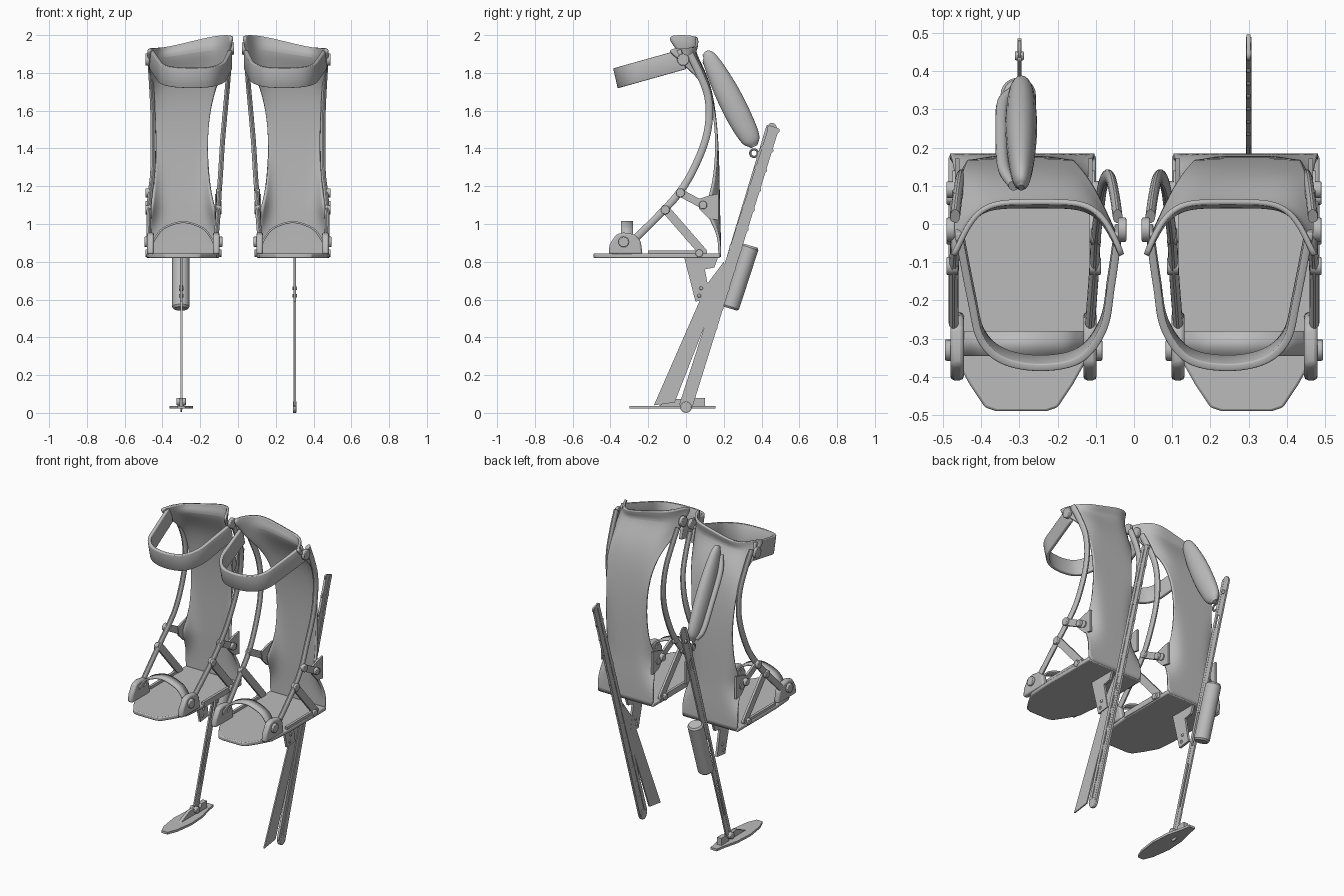
import bpy, bmesh, math
from mathutils import Vector as V

if "Cube" in bpy.data.objects:
    bpy.data.objects.remove(bpy.data.objects["Cube"])

grey = bpy.data.materials.new("plain_grey")
grey.use_nodes = True
grey.diffuse_color = (0.5, 0.5, 0.5, 1)
grey.node_tree.nodes["Principled BSDF"].inputs["Base Color"].default_value = (0.5, 0.5, 0.5, 1)


def finish(name, bm, bevel=0, thick=0, subsurf=0):
    bmesh.ops.recalc_face_normals(bm, faces=bm.faces)
    me = bpy.data.meshes.new(name)
    bm.to_mesh(me)
    bm.free()
    me.materials.append(grey)
    ob = bpy.data.objects.new(name, me)
    bpy.context.collection.objects.link(ob)
    if subsurf:
        ob.modifiers.new("Smooth", 'SUBSURF').levels = subsurf
        ob.modifiers["Smooth"].render_levels = subsurf
    if thick:
        m = ob.modifiers.new("Thickness", 'SOLIDIFY')
        m.thickness, m.offset = thick, 0
    if bevel:
        m = ob.modifiers.new("Bevel", 'BEVEL')
        m.width, m.segments = bevel, 2
    bpy.ops.object.select_all(action='DESELECT')
    bpy.context.view_layer.objects.active = ob
    ob.select_set(True)
    bpy.ops.object.shade_smooth_by_angle(angle=math.radians(35))
    return ob


def spline(pts, n=6):
    """Catmull-Rom curve through the points."""
    pts = [V(p) for p in pts]
    p = [2 * pts[0] - pts[1]] + pts + [2 * pts[-1] - pts[-2]]
    out = []
    for a, b, c, d in zip(p, p[1:], p[2:], p[3:]):
        for t in (i / n for i in range(n)):
            out.append(0.5 * (2 * b + (c - a) * t + (2 * a - 5 * b + 4 * c - d) * t * t
                              + (3 * b - a - 3 * c + d) * t ** 3))
    return out + [pts[-1]]


def grid(name, rows, **kw):
    bm = bmesh.new()
    vs = [[bm.verts.new(p) for p in r] for r in rows]
    for r, q in zip(vs, vs[1:]):
        for i in range(len(r) - 1):
            bm.faces.new((r[i], r[i + 1], q[i + 1], q[i]))
    return finish(name, bm, **kw)


def prism(name, pts, vec, bevel=0):
    bm = bmesh.new()
    f = bm.faces.new([bm.verts.new(p) for p in pts])
    top = bmesh.ops.extrude_face_region(bm, geom=[f])["geom"]
    bmesh.ops.translate(bm, vec=vec, verts=[v for v in top if isinstance(v, bmesh.types.BMVert)])
    return finish(name, bm, bevel=bevel)


def side_plate(name, x, thick, yz, bevel=0):
    return prism(name, [(x - thick / 2, y, z) for y, z in yz], (thick, 0, 0), bevel)


def bar(name, x, thick, a, b, w):
    """Flat bar with rounded ends between two points in the side plane."""
    ang = math.atan2(b[1] - a[1], b[0] - a[0])
    yz = []
    for c, start in ((a, ang + math.pi / 2), (b, ang - math.pi / 2)):
        for i in range(9):
            t = start + math.pi * i / 8
            yz.append((c[0] + w / 2 * math.cos(t), c[1] + w / 2 * math.sin(t)))
    return side_plate(name, x, thick, yz)


def knob(name, x, y, z, r, depth):
    return side_plate(name, x, depth, [(y + r * math.cos(i * math.pi / 8), z + r * math.sin(i * math.pi / 8))
                                       for i in range(16)], 0.004)


def loft(name, path, flat=1.0, n=14, smooth=6):
    """Oval tube along (x, y, z, radius) points."""
    pts = spline(path, smooth)
    bm = bmesh.new()
    rings = []
    for i, p in enumerate(pts):
        t = (pts[min(i + 1, len(pts) - 1)] - pts[max(i - 1, 0)]).to_3d().normalized()
        nrm = t.cross(V((1, 0, 0))).normalized()
        rings.append([bm.verts.new(p.to_3d() + V((1, 0, 0)) * (p[3] * flat * math.cos(a)) + nrm * (p[3] * math.sin(a)))
                      for a in (math.tau * k / n for k in range(n))])
    for r, q in zip(rings, rings[1:]):
        for k in range(n):
            bm.faces.new((r[k], r[(k + 1) % n], q[(k + 1) % n], q[k]))
    bm.faces.new(rings[0])
    bm.faces.new(rings[-1])
    return finish(name, bm)


# Calf shell sections: height, outer x, inner x, back y, forward wrap
SHELL = [(0.825, .485, .10, .178, 0), (0.93, .48, .105, .178, 0), (1.02, .465, .12, .175, .04),
         (1.09, .46, .125, .173, .08), (1.17, .445, .15, .172, .03), (1.4, .43, .165, .168, 0),
         (1.6, .44, .15, .152, 0), (1.75, .455, .11, .122, .02), (1.86, .47, .06, .072, .08),
         (1.93, .475, .042, .042, .09), (1.97, .475, .033, .054, .14), (2.0, .47, .03, .058, .14)]
CUFF = [(.46, .0), (.425, -.18), (.40, -.28), (.34, -.335), (.24, -.352), (.14, -.33),
        (.08, -.25), (.06, -.14), (.04, .0)]
TOE_STRAP = [(.46, .88), (.435, .93), (.39, .98), (.29, 1.01), (.19, .98), (.145, .93), (.12, .88)]
SOLE = [(.485, .18), (.485, -.2), (.475, -.34), (.43, -.42), (.39, -.48), (.36, -.49),
        (.23, -.49), (.2, -.48), (.16, -.42), (.115, -.34), (.10, -.2), (.10, .18)]
TOE_BRACKET = [(-.41, .84), (-.405, .89), (-.37, .945), (-.33, .955), (-.27, .945), (-.24, .91), (-.23, .84)]
STRUT = [(.02, 1.9), (.07, 1.8), (.115, 1.68), (.122, 1.55), (.095, 1.42), (.03, 1.27),
         (-.04, 1.16), (-.13, 1.06), (-.26, .93)]
OUTER_X = [.468, .462, .455, .45, .45, .452, .465, .472, .472]
INNER_X = [.043, .05, .06, .072, .083, .092, .1, .105, .115]

for side, s in (("right", -1), ("left", 1)):
    # Calf shell with sloping, wrapped top rim
    rows = []
    for z, xo, xi, y, wrap in SHELL:
        row = []
        for k in range(13):
            u = k / 6 - 1
            x = (xo + xi) / 2 - u * (xo - xi) / 2
            drop = max(0, (z - 1.8) / 0.2) * 0.035 * (1 - math.sin(u * math.pi / 2))
            row.append((s * x, y - wrap * abs(u) ** 5, z - drop))
        rows.append(row)
    grid(side + "_calf_shell", rows, thick=0.014, subsurf=2)

    # Foot plate
    prism(side + "_foot_plate", [(s * x, y, .82) for x, y in SOLE], (0, 0, .024), 0.006)

    # Front cuff band
    path = spline([(s * x, y, 1.82 + y * .28) for x, y in CUFF])
    grid(side + "_front_cuff", [[p + V((0, -.024 * t, .105 * t)) for t in (0, 1)] for p in path],
         thick=0.02, bevel=0.004)

    # Toe strap
    path = spline([(s * x, -.345, z) for x, z in TOE_STRAP])
    grid(side + "_toe_strap", [[p + V((0, .065 * t, 0)) for t in (0, 1)] for p in path], thick=0.01)

    # Frame on the outer and inner side of the leg
    for edge, xs, x, out in (("outer", OUTER_X, .468, 1), ("inner", INNER_X, .11, -1)):
        n = f"{side}_{edge}_"
        loft(n + "strut", [(s * x0, y, z, .02) for x0, (y, z) in zip(xs, STRUT)], 0.65)
        side_plate(n + "toe_bracket", s * (x - out * .005), .035, TOE_BRACKET, 0.01)
        knob(n + "toe_knob", s * (x + out * .012), -.33, .905, .028, .03)
        bar(n + "diagonal_brace", s * x, .014, (-.11, 1.08), (.09, .85), .045)
        bar(n + "upper_brace", s * x, .014, (-.03, 1.165), (.12, 1.085), .04)
        side_plate(n + "shell_tab", s * (x - out * .005), .012,
                   [(.06, 1.13), (.12, 1.15), (.172, 1.16), (.172, 1.02), (.12, 1.03), (.07, 1.08)])
        side_plate(n + "base_bar", s * (x + out * .005), .016, [(-.2, .825), (.11, .825), (.11, .86), (-.2, .86)])
        for y, z, r in ((-.03, 1.165, .024), (-.11, 1.075, .024), (.09, 1.1, .022), (.07, .845, .02)):
            knob(n + "pivot", s * (x + out * .01), y, z, r, .026)
        knob(n + "top_pivot", s * (xs[0] + out * .012), -.015, 1.87 if out > 0 else 1.93, .032, .022)

    # Mounting bracket below the foot plate
    side_plate(side + "_mount_bracket", s * .3, .014, [(-.01, .825), (.17, .825), (.15, .77), (.1, .76),
                                                      (.13, .60), (.05, .59)])
    for y, z in ((.07, .62), (.08, .66)):
        knob(side + "_mount_bolt", s * .3, y, z, .01, .024)

# Right stilt: slotted rail
TOP, TIP = V((.455, 1.51)), V((-.002, .03))
ALONG = (TIP - TOP).normalized()
ACROSS = V((-ALONG[1], ALONG[0]))
for off in (-.022, .022):
    bar("right_stilt_edge", -.3, .01, TOP + ACROSS * off, TIP + ACROSS * off * .6, .018)
for a, b in ((0, .12), (.2, .5), (.66, .7), (.9, 1)):
    bar("right_stilt_web", -.3, .008, TOP.lerp(TIP, a), TOP.lerp(TIP, b), .05)
knob("right_stilt_pin", -.3, .44, 1.44, .012, .024)

# Right stilt foot with ankle lugs
prism("right_stilt_foot", [(-.3 + x, y, .022) for x, y in
      ((-.02, -.3), (.02, -.3), (.045, -.24), (.062, -.12), (.055, 0), (.03, .1), (.022, .155),
       (-.022, .155), (-.03, .1), (-.055, 0), (-.062, -.12), (-.045, -.24))], (0, 0, .014))
side_plate("right_ankle_front", -.3, .02, [(-.15, .035), (.0, .035), (.0, .07), (-.06, .075)])
side_plate("right_ankle_rear", -.3, .03, [(.02, .035), (.1, .035), (.1, .08), (.05, .08)])
knob("right_ankle_pin", -.3, .0, .06, .02, .05)

# Right damper cylinder
loft("right_damper", [(-.303, .342, .885, .038), (-.303, .339, .875, .046),
                      (-.303, .237, .562, .046), (-.303, .234, .552, .038)], 1, 24, 1)
bar("right_damper_clip", -.3, .02, (.22, .66), (.25, .66), .03)

# Right rear pad with side tube and hanging ring
loft("right_rear_pad", [(-.295, .095, 1.905, .012), (-.295, .125, 1.875, .04), (-.295, .2, 1.73, .062),
                        (-.295, .275, 1.58, .066), (-.295, .34, 1.455, .052), (-.295, .362, 1.41, .018)], .62, 20)
loft("right_pad_tube", [(-.315, .1, 1.86, .014), (-.342, .15, 1.77, .016), (-.347, .25, 1.6, .016),
                        (-.342, .32, 1.47, .016), (-.315, .35, 1.42, .014)])
loft("right_pad_ring", [(-.3, .36 + .02 * math.cos(a), 1.375 + .02 * math.sin(a), .006)
                        for a in (math.tau * k / 12 for k in range(13))], 1, 8, 2)

# Left stilt: paired strips, ties and a flaring lower fin
for off in (-.024, .024):
    bar("left_stilt_strip", .3, .014, V((.462, 1.5)) + ACROSS * off * .7, V((.0, .04)) + ACROSS * off, .022)
for k in range(15):
    p = V((.462, 1.5)).lerp(V((.0, .04)), k / 14)
    bar("left_stilt_tie", .3, .01, p - ACROSS * .02, p + ACROSS * .02, .03)
side_plate("left_stilt_core", .3, .006, [(.45, 1.5), (.48, 1.49), (.03, .04), (-.02, .05)])
side_plate("left_stilt_fin", .298, .008, [(.2, .8), (.11, .68), (-.17, .04), (-.06, .055), (.2, .72)])
side_plate("left_stilt_rear_strip", .305, .006, [(.22, .72), (.235, .72), (.02, .04), (-.01, .03)])
knob("left_stilt_tip", .3, .0, .03, .03, .02)
